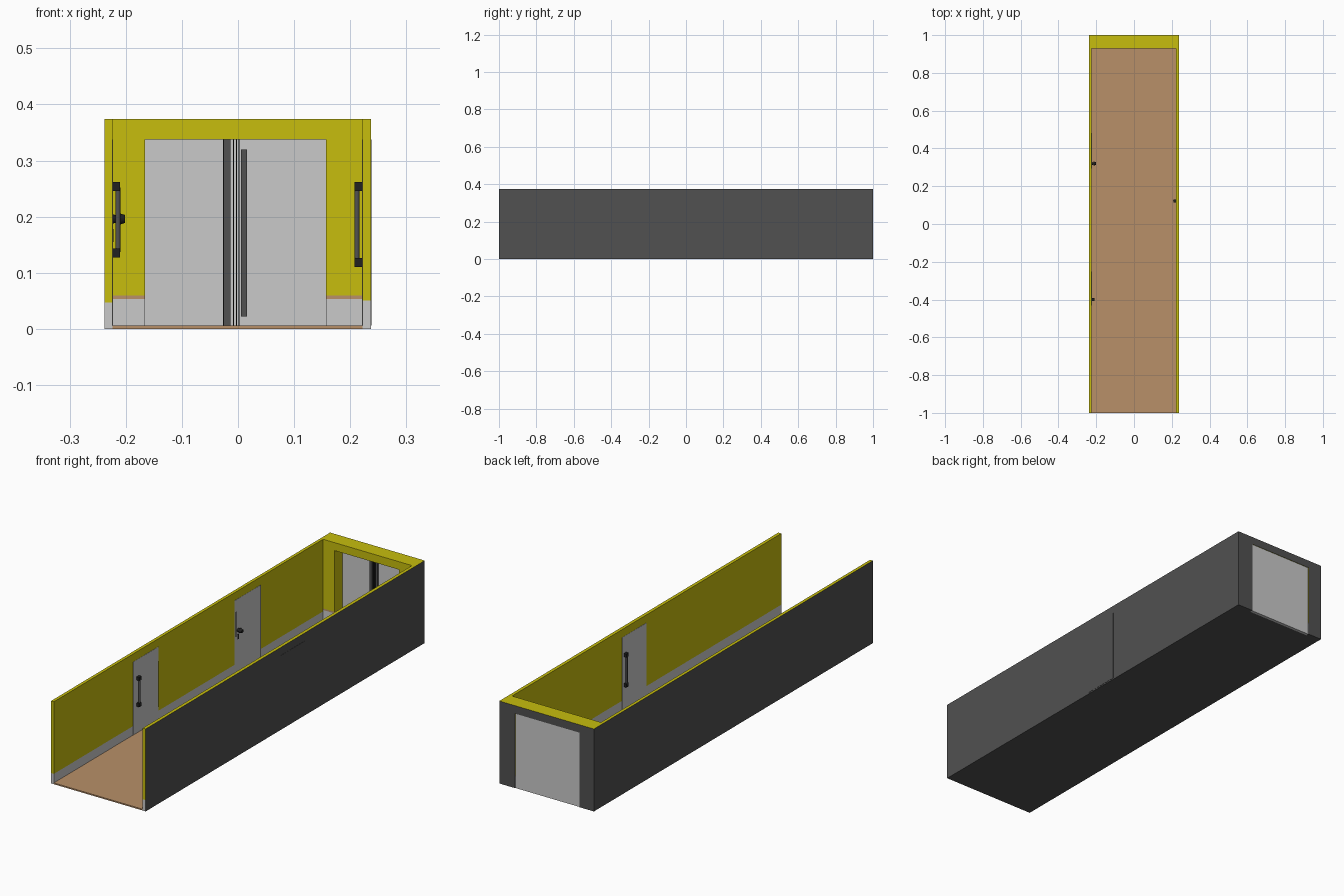
import bpy, bmesh, math
from mathutils import Vector, Matrix

if "Cube" in bpy.data.objects:
    bpy.data.objects.remove(bpy.data.objects["Cube"])


def mat(name, rgb):
    m = bpy.data.materials.new(name)
    m.diffuse_color = (*rgb, 1)
    m.use_nodes = True
    m.node_tree.nodes["Principled BSDF"].inputs["Base Color"].default_value = m.diffuse_color
    return m


YELLOW = mat("yellow_paint", (0.57, 0.51, 0.004))
GREY = mat("light_grey", (0.59, 0.59, 0.59))
BROWN = mat("brown_floor", (0.48, 0.28, 0.14))
DARK = mat("dark_grey", (0.082, 0.082, 0.082))
BLACK = mat("black", (0.015, 0.015, 0.015))

XL, XR = -0.238, 0.237      # outer faces of the side walls
IL, IR = -0.224, 0.222      # inner faces of the side walls
H, DOOR_H, FLOOR = 0.374, 0.338, 0.006


def finish(bm, name, mats):
    bmesh.ops.recalc_face_normals(bm, faces=bm.faces[:])
    me = bpy.data.meshes.new(name)
    bm.to_mesh(me)
    bm.free()
    for m in mats:
        me.materials.append(m)
    ob = bpy.data.objects.new(name, me)
    bpy.context.collection.objects.link(ob)
    return ob


def box(name, x0, x1, y0, y1, z0, z1, material):
    bm = bmesh.new()
    bmesh.ops.create_cube(bm, size=1)
    for v in bm.verts:
        v.co = Vector(((x0 + x1) / 2 + v.co.x * (x1 - x0),
                       (y0 + y1) / 2 + v.co.y * (y1 - y0),
                       (z0 + z1) / 2 + v.co.z * (z1 - z0)))
    return finish(bm, name, [material])


def rod(name, r1, r2, length, centre, axis, material, sides=16):
    bm = bmesh.new()
    rot = Vector((0, 0, 1)).rotation_difference(Vector(axis)).to_matrix().to_4x4()
    bmesh.ops.create_cone(bm, cap_ends=True, segments=sides, radius1=r1, radius2=r2,
                          depth=length, matrix=Matrix.Translation(centre) @ rot)
    ob = finish(bm, name, [material])
    for p in ob.data.polygons:
        p.use_smooth = len(p.vertices) == 4
    return ob


def shell(name, profile, y0, y1, bands, top):
    """Extrude an x-z profile along y. Outer faces are dark, inner ones banded by height."""
    bm = bmesh.new()
    face = bm.faces.new([bm.verts.new((x, y0, z)) for x, z in profile])
    ext = bmesh.ops.extrude_face_region(bm, geom=[face])
    for v in ext["geom"]:
        if isinstance(v, bmesh.types.BMVert):
            v.co.y = y1
    for z, _ in bands:
        bmesh.ops.bisect_plane(bm, geom=bm.verts[:] + bm.edges[:] + bm.faces[:],
                               plane_co=(0, 0, z), plane_no=(0, 0, 1))
    mats = [DARK] + [m for _, m in bands] + [top]
    for f in bm.faces:
        c = f.calc_center_median()
        outer = c.x < XL + 0.001 or c.x > XR - 0.001 or c.y > 0.999 or c.z < 0.001
        f.material_index = 0 if outer else 1 + sum(c.z > z for z, _ in bands)
    return finish(bm, name, mats)


def rect(x0, x1, z0, z1):
    return [(x0, z0), (x1, z0), (x1, z1), (x0, z1)]


# Floor and walls with painted skirting
shell("floor", rect(IL, IR, 0, FLOOR), -1, 0.985, [], BROWN)
shell("left_wall", rect(XL, IL, 0, H), -1, 1, [(0.047, GREY)], YELLOW)
shell("right_wall", rect(IR, XR, 0, H), -1, 1, [(0.051, GREY)], YELLOW)

# End wall with doorway
DL, DR = -0.166, 0.157
shell("end_wall", [(IL, 0), (DL, 0), (DL, DOOR_H), (DR, DOOR_H), (DR, 0), (IR, 0),
                   (IR, H), (IL, H)], 0.93, 1, [(0.053, GREY), (0.06, BROWN)], YELLOW)

# Double end door and its seam strips
box("end_door", DL, DR, 0.985, 0.998, 0, DOOR_H, GREY)
box("seam_bar_left", -0.026, -0.013, 0.979, 0.986, FLOOR, DOOR_H, DARK)
box("seam_bar_right", 0.005, 0.016, 0.977, 0.986, 0.022, 0.32, DARK)
for i, x in enumerate((-0.027, -0.009, -0.004, 0.001)):
    box(f"seam_strip_{i}", x, x + 0.002, 0.982, 0.986, FLOOR, DOOR_H, BLACK)

# Side doors: flush panels on the inner wall faces
T = 0.0008
box("left_front_door", IL - 0.001, IL + T, -0.432, -0.252, FLOOR, DOOR_H, GREY)
box("left_rear_door", IL - 0.001, IL + T, 0.295, 0.482, FLOOR, DOOR_H, GREY)
box("right_door", IR - T, IR + 0.001, -0.032, 0.14, FLOOR, DOOR_H, GREY)
box("right_door_outer_panel", XR - 0.001, XR + 0.001, -0.032, 0.14, FLOOR, DOOR_H, DARK)

# Door edge gaps
box("left_front_door_gap", IL, IL + 0.0012, -0.256, -0.252, 0.065, 0.273, BLACK)
box("left_rear_door_gap", IL, IL + 0.0012, 0.479, 0.482, FLOOR, DOOR_H, BLACK)
box("left_rear_latch_gap", IL, IL + 0.0012, 0.302, 0.306, 0.17, 0.284, BLACK)


# Pull handles: two brackets and a bar
def pull_handle(name, wall, s, y, z0, z1):
    xs = sorted((wall, wall + s * 0.014))
    for tag, a in (("lower", z0), ("upper", z1 - 0.016)):
        box(f"{name}_{tag}_bracket", *xs, y - 0.008, y + 0.008, a, a + 0.016, BLACK)
    rod(f"{name}_bar", 0.0045, 0.0045, z1 - z0 - 0.02,
        (wall + s * 0.010, y, (z0 + z1) / 2), (0, 0, 1), DARK)


pull_handle("left_handle", IL, 1, -0.4, 0.127, 0.262)
pull_handle("right_handle", IR, -1, 0.122, 0.11, 0.262)

# Round knob and lock plate on the rear left door
rod("knob_base", 0.009, 0.005, 0.010, (IL + 0.005, 0.32, 0.196), (1, 0, 0), BLACK)
rod("knob", 0.011, 0.007, 0.013, (IL + 0.0165, 0.32, 0.196), (1, 0, 0), BLACK)
box("lock_plate", IL, IL + 0.002, 0.314, 0.326, 0.155, 0.178, BLACK)
